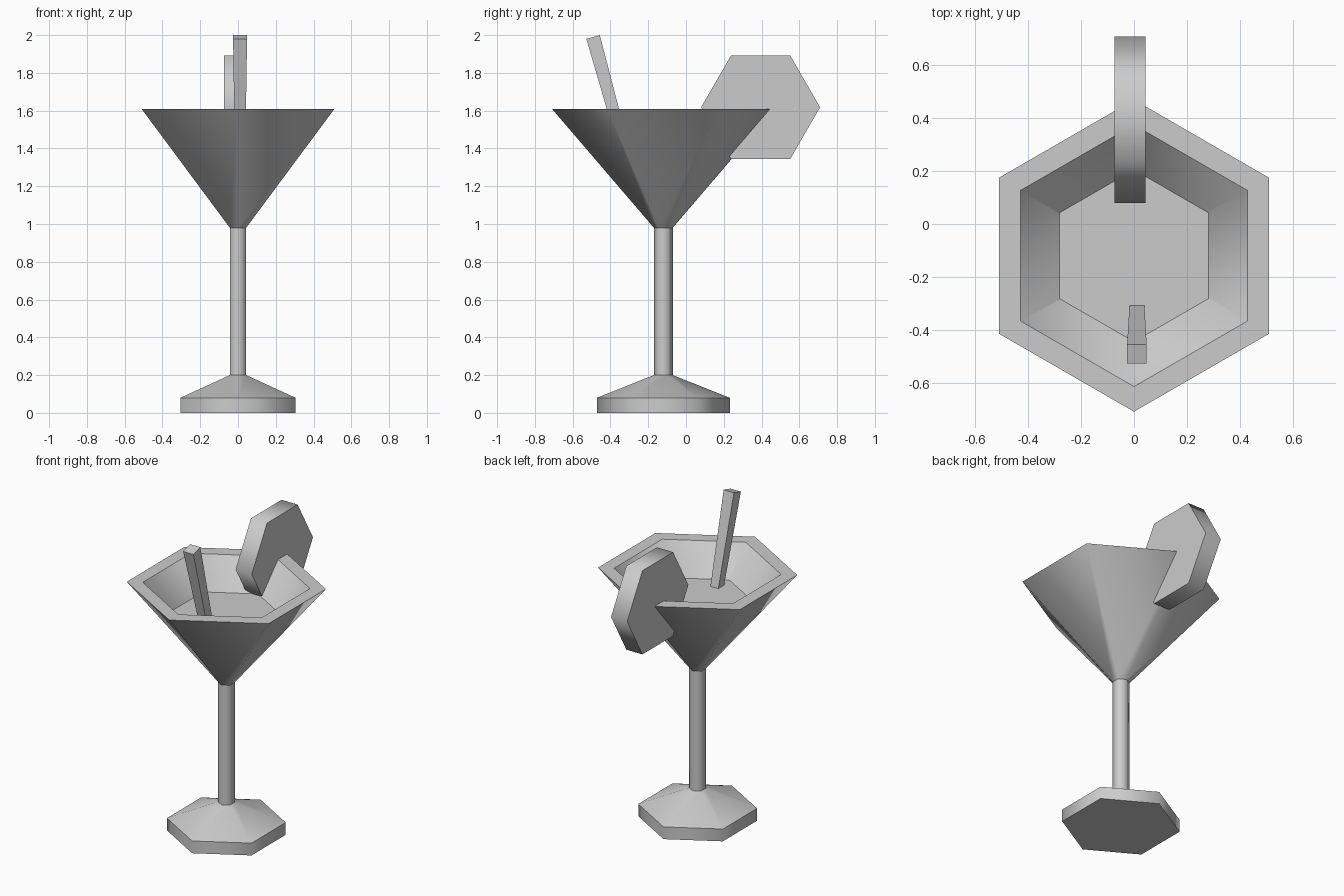
import bpy, bmesh
from math import pi, sin, cos, sqrt
from mathutils import Vector

if "Cube" in bpy.data.objects:
    bpy.data.objects.remove(bpy.data.objects["Cube"])

CY = -0.12  # glass axis in y


def lathe(name, profile, sides=6, start=pi / 2, smooth=True, loc=(0, CY, 0)):
    """Stack polygon rings (radius, z); smooth around, sharp along the rings."""
    bm = bmesh.new()
    rings = [[bm.verts.new((r * cos(start + 2 * pi * i / sides),
                            r * sin(start + 2 * pi * i / sides), z))
              for i in range(sides)] for r, z in profile]
    for a, b in zip(rings, rings[1:]):
        for i in range(sides):
            j = (i + 1) % sides
            bm.faces.new((a[i], a[j], b[j], b[i]))
    if len(rings) > 1:
        bm.faces.new(rings[0][::-1])
    bm.faces.new(rings[-1])
    if len(rings) > 1:
        bmesh.ops.recalc_face_normals(bm, faces=bm.faces)
    for f in bm.faces:
        f.smooth = smooth
    for ring in rings:
        for i in range(sides):
            bm.edges.get((ring[i - 1], ring[i])).smooth = False
    mesh = bpy.data.meshes.new(name)
    bm.to_mesh(mesh)
    bm.free()
    ob = bpy.data.objects.new(name, mesh)
    ob.location = loc
    bpy.context.collection.objects.link(ob)
    return ob


# Glass: foot, stem, hollow bowl
lathe("foot", [(0.352, 0), (0.352, 0.08), (0.05, 0.2)])
lathe("stem", [(0.05, 0.19), (0.05, 0.985)])
lathe("bowl", [(0.05, 0.98), (0.59, 1.61), (0.495, 1.61), (0.02, 1.107)])

# Drink surface inside the bowl
lathe("drink", [(0.325, 1.43)])

# Fruit slice hanging on the back of the rim
fruit = lathe("fruit_slice", [(0.315, -0.058), (0.315, 0.058)],
              loc=(-0.015, 0.395, 1.618))
fruit.rotation_euler = (0, pi / 2, 0)

# Square tapered straw leaning to the front
bottom, top = Vector((0.011, -0.329, 1.4)), Vector((0.011, -0.492, 1.99))
axis = top - bottom
straw = lathe("straw", [(0.028 * sqrt(2), 0), (0.037 * sqrt(2), axis.length)],
              sides=4, start=pi / 4, smooth=False, loc=bottom)
straw.rotation_euler = Vector((0, 0, 1)).rotation_difference(axis).to_euler()
